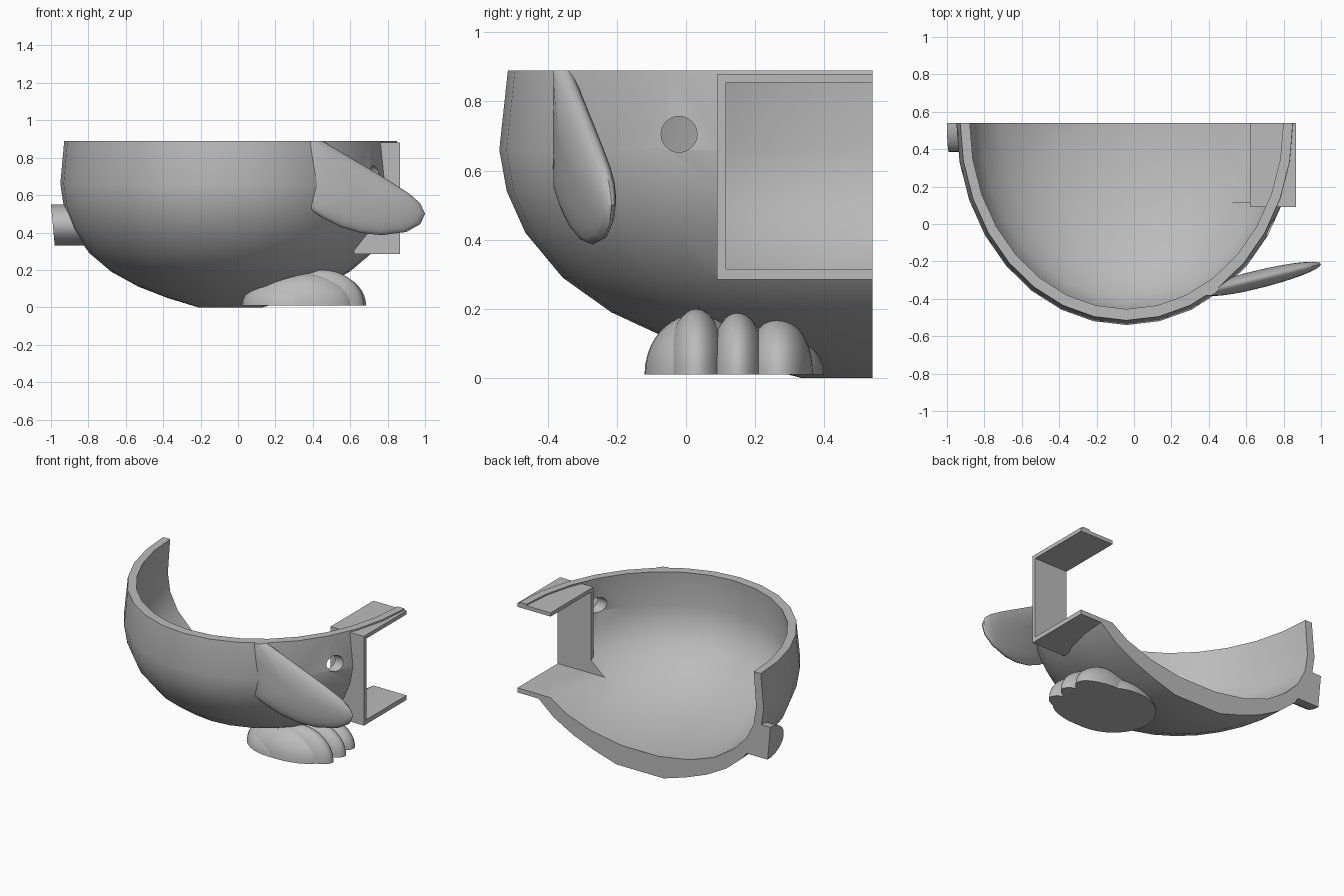
import bpy, bmesh, math
from mathutils import Matrix, Vector

cube = bpy.data.objects.get("Cube")
if cube:
    bpy.data.objects.remove(cube, do_unlink=True)

grey = bpy.data.materials.new("plain grey")
grey.use_nodes = True
grey.diffuse_color = (0.5, 0.5, 0.5, 1)
grey.node_tree.nodes["Principled BSDF"].inputs["Base Color"].default_value = (0.5, 0.5, 0.5, 1)

BACK, TOP = 0.54, 0.89
CX = -0.04


def select(ob):
    bpy.ops.object.select_all(action='DESELECT')
    ob.select_set(True)
    bpy.context.view_layer.objects.active = ob


def finish(name, bm, smooth=True):
    bmesh.ops.recalc_face_normals(bm, faces=bm.faces)
    me = bpy.data.meshes.new(name)
    bm.to_mesh(me)
    bm.free()
    me.materials.append(grey)
    ob = bpy.data.objects.new(name, me)
    bpy.context.collection.objects.link(ob)
    if smooth:
        select(ob)
        bpy.ops.object.shade_smooth_by_angle(angle=math.radians(35))
    return ob


def slice_off(bm, co, no):
    """Remove everything on the normal side of a plane and close the cut."""
    geom = bm.verts[:] + bm.edges[:] + bm.faces[:]
    bmesh.ops.bisect_plane(bm, geom=geom, plane_co=co, plane_no=no, clear_outer=True)
    bmesh.ops.holes_fill(bm, edges=[e for e in bm.edges if e.is_boundary], sides=0)


def box(name, lo, hi):
    lo, hi = Vector(lo), Vector(hi)
    bm = bmesh.new()
    bmesh.ops.create_cube(bm, size=1, matrix=Matrix.Translation((lo + hi) / 2)
                          @ Matrix.Diagonal((*(hi - lo), 1)))
    return finish(name, bm, False)


def cut(ob, cutter):
    mod = ob.modifiers.new("cut", 'BOOLEAN')
    mod.operation, mod.solver, mod.object = 'DIFFERENCE', 'EXACT', cutter
    select(ob)
    bpy.ops.object.modifier_apply(modifier=mod.name)
    bpy.data.objects.remove(cutter, do_unlink=True)


# Body shell: a bowl profile turned about the upright axis, then halved
outer = [(0, 0), (.19, 0), (.37, .05), (.54, .11), (.70, .19), (.83, .29),
         (.93, .42), (.98, .54), (1, .66), (.977, TOP)]
inner = [(.921, TOP), (.94, .66), (.92, .54), (.86, .43), (.75, .33),
         (.60, .24), (.40, .175), (.15, .137), (0, .133)]
bm = bmesh.new()
verts = [bm.verts.new((0, -r, z)) for r, z in outer + inner]
edges = [bm.edges.new(pair) for pair in zip(verts, verts[1:])]
bmesh.ops.spin(bm, geom=verts + edges, axis=(0, 0, 1), cent=(0, 0, 0),
               steps=32, angle=math.tau)
bmesh.ops.remove_doubles(bm, verts=bm.verts, dist=0.0005)
bmesh.ops.transform(bm, verts=bm.verts, matrix=Matrix.Translation((CX, BACK, 0))
                    @ Matrix.Diagonal((.91, 1.08, 1, 1)))
slice_off(bm, (0, BACK, 0), (0, 1, 0))
body = finish("body_shell", bm, False)

# Window opening and round side hole
cut(body, box("window_cutter", (.45, .115, .315), (1.1, .8, .855)))
bm = bmesh.new()
bmesh.ops.create_cone(bm, cap_ends=True, segments=32, radius1=.052, radius2=.052, depth=.8,
                      matrix=Matrix.Translation((.8, -.02, .705))
                      @ Matrix.Rotation(math.pi / 2, 4, 'Y'))
cut(body, finish("hole_cutter", bm, False))
select(body)
bpy.ops.object.shade_smooth_by_angle(angle=math.radians(35))

# Window frame: front wall with top and bottom plates
box("frame_wall", (.62, .09, .29), (.865, .115, .88))
box("frame_top", (.62, .09, .855), (.865, BACK, .88))
box("frame_bottom", (.62, .09, .285), (.865, BACK, .315))

# Wing: a paddle outline puffed into a thin lens, rooted in the shell and trimmed at the rim
outline = [(.37, .94), (.45, .89), (.58, .813), (.70, .742), (.82, .67), (.92, .605),
           (.975, .555), (1, .50), (.975, .445), (.90, .403), (.77, .386),
           (.66, .397), (.55, .43), (.45, .48), (.37, .535), (.36, .68), (.36, .82)]
mid = Vector((.64, .62))
bm = bmesh.new()
rings = []
LEVELS = 16
for i in range(1, LEVELS):
    a = math.pi * (i / LEVELS - .5)
    ring = []
    for p in outline:
        q = mid + (Vector(p) - mid) * math.cos(a)
        y = -.215 - .24 * (1 - q.x) + .05 * math.sin(a)
        ring.append(bm.verts.new((q.x, y, q.y)))
    rings.append(ring)
n = len(outline)
for lower, upper in zip(rings, rings[1:]):
    for j in range(n):
        k = (j + 1) % n
        bm.faces.new((lower[j], lower[k], upper[k], upper[j]))
bm.faces.new(rings[0])
bm.faces.new(rings[-1])
slice_off(bm, (0, 0, TOP), (0, 0, 1))
finish("left_wing", bm)


# Foot: flat-bottomed rounded sole, a side pad and three toes
def dome(name, centre, size):
    bm = bmesh.new()
    bmesh.ops.create_uvsphere(bm, u_segments=32, v_segments=20, radius=1,
                              matrix=Matrix.Translation(centre) @ Matrix.Diagonal((*size, 1)))
    slice_off(bm, (0, 0, .01), (0, 0, -1))
    finish(name, bm)


dome("foot_sole", (.30, .14, .01), (.28, .26, .165))
dome("foot_side_pad", (.36, .03, .01), (.27, .15, .175))
for i, (y, h, x, w) in enumerate([(.03, .19, .45, .09), (.15, .18, .46, .085),
                                  (.268, .163, .44, .1)]):
    dome(f"toe_{i + 1}", (x, y, .01), (.225, w, h))

# Side lug: half of an oval peg, leaning with the shell wall
bm = bmesh.new()
bmesh.ops.create_cone(bm, cap_ends=True, segments=32, radius1=1, radius2=1, depth=1,
                      matrix=Matrix.Rotation(math.pi / 2, 4, 'Y'))
for v in bm.verts:
    side, z = v.co.x, v.co.z
    v.co = (-.99 - .01 * z if side < 0 else -.855 - .045 * z,
            BACK + .155 * v.co.y, .44 + .11 * z)
slice_off(bm, (0, BACK, 0), (0, 1, 0))
finish("right_lug", bm)
